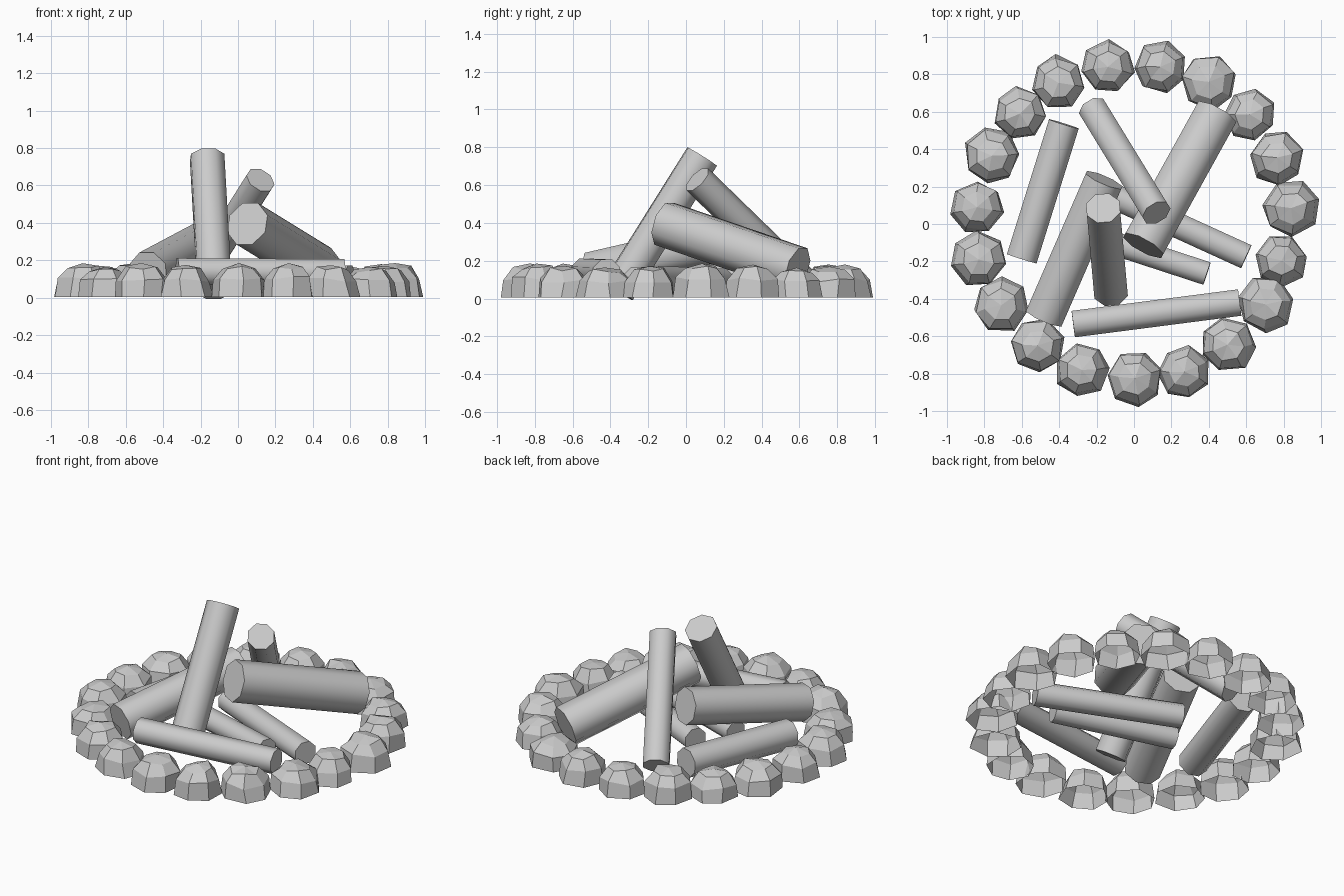
import bpy, bmesh, math, random
from mathutils import Vector, Matrix

if "Cube" in bpy.data.objects:
    bpy.data.objects.remove(bpy.data.objects["Cube"])

random.seed(4)


def finish(bm, name):
    bmesh.ops.recalc_face_normals(bm, faces=bm.faces)
    mesh = bpy.data.meshes.new(name)
    bm.to_mesh(mesh)
    bm.free()
    obj = bpy.data.objects.new(name, mesh)
    bpy.context.collection.objects.link(obj)
    return obj


def log(name, a, b, radius, turn=22.5, sides=8):
    a, b = Vector(a), Vector(b)
    axis = b - a
    place = (Matrix.Translation((a + b) / 2)
             @ axis.to_track_quat('Z', 'Y').to_matrix().to_4x4()
             @ Matrix.Rotation(math.radians(turn), 4, 'Z'))
    bm = bmesh.new()
    bmesh.ops.create_cone(bm, cap_ends=True, segments=sides, radius1=radius,
                          radius2=radius, depth=axis.length, matrix=place)
    obj = finish(bm, name)
    bpy.ops.object.select_all(action='DESELECT')
    obj.select_set(True)
    bpy.context.view_layer.objects.active = obj
    bpy.ops.object.shade_smooth_by_angle(angle=math.radians(55))


def stone(name, x, y, size):
    # Faceted dome, open underneath, with slightly uneven rings
    bm = bmesh.new()
    sides = 7
    turn = random.uniform(0, math.tau)
    height = random.uniform(0.95, 1.08)
    rings = []
    for r, z in ((1.0, 0.01), (0.91, 0.095), (0.58, 0.153)):
        ring = []
        for i in range(sides):
            t = turn + i * math.tau / sides + random.uniform(-0.07, 0.07)
            rr = r * size * random.uniform(0.95, 1.05)
            dz = 0 if z < 0.02 else random.uniform(-0.012, 0.012)
            ring.append(bm.verts.new((x + rr * math.cos(t), y + rr * math.sin(t),
                                      z * height + dz if dz else 0.005)))
        rings.append(ring)
    apex = bm.verts.new((x, y, 0.172 * height))
    for i in range(sides):
        j = (i + 1) % sides
        for low, high in zip(rings, rings[1:]):
            bm.faces.new((low[i], low[j], high[j], high[i]))
        bm.faces.new((rings[-1][i], rings[-1][j], apex))
    finish(bm, name)


# Ring of stones
spots = [(-.14, .84), (.14, .84), (.40, .76), (.62, .585), (.765, .355),
         (.84, .085), (.79, -.195), (.705, -.43), (.50, -.645), (.27, -.79),
         (.005, -.825), (-.28, -.78), (-.515, -.65), (-.71, -.435),
         (-.83, -.19), (-.84, .09), (-.76, .365), (-.61, .59), (-.405, .755)]
for n, (x, y) in enumerate(spots):
    stone(f"ring_stone_{n + 1}", x, y, random.uniform(0.14, 0.153))

# Stacked logs
log("upright_log", (-.165, .085, .75), (-.125, -.36, .04), .097)
log("right_thick_log", (.05, -.115, .395), (.44, .59, .155), .125)
log("left_thick_log", (-.48, -.50, .14), (-.16, .235, .31), .112)
log("left_side_log", (-.60, -.185, .09), (-.375, .535, .12), .09)
log("rear_leaning_log", (.12, .06, .63), (-.22, .615, .09), .082)
log("front_log", (-.325, -.535, .14), (.565, -.42, .135), .077)
log("right_ground_log", (.60, -.175, .105), (-.20, .19, .09), .073)
log("middle_ground_log", (.39, -.265, .105), (-.33, -.03, .09), .068)
